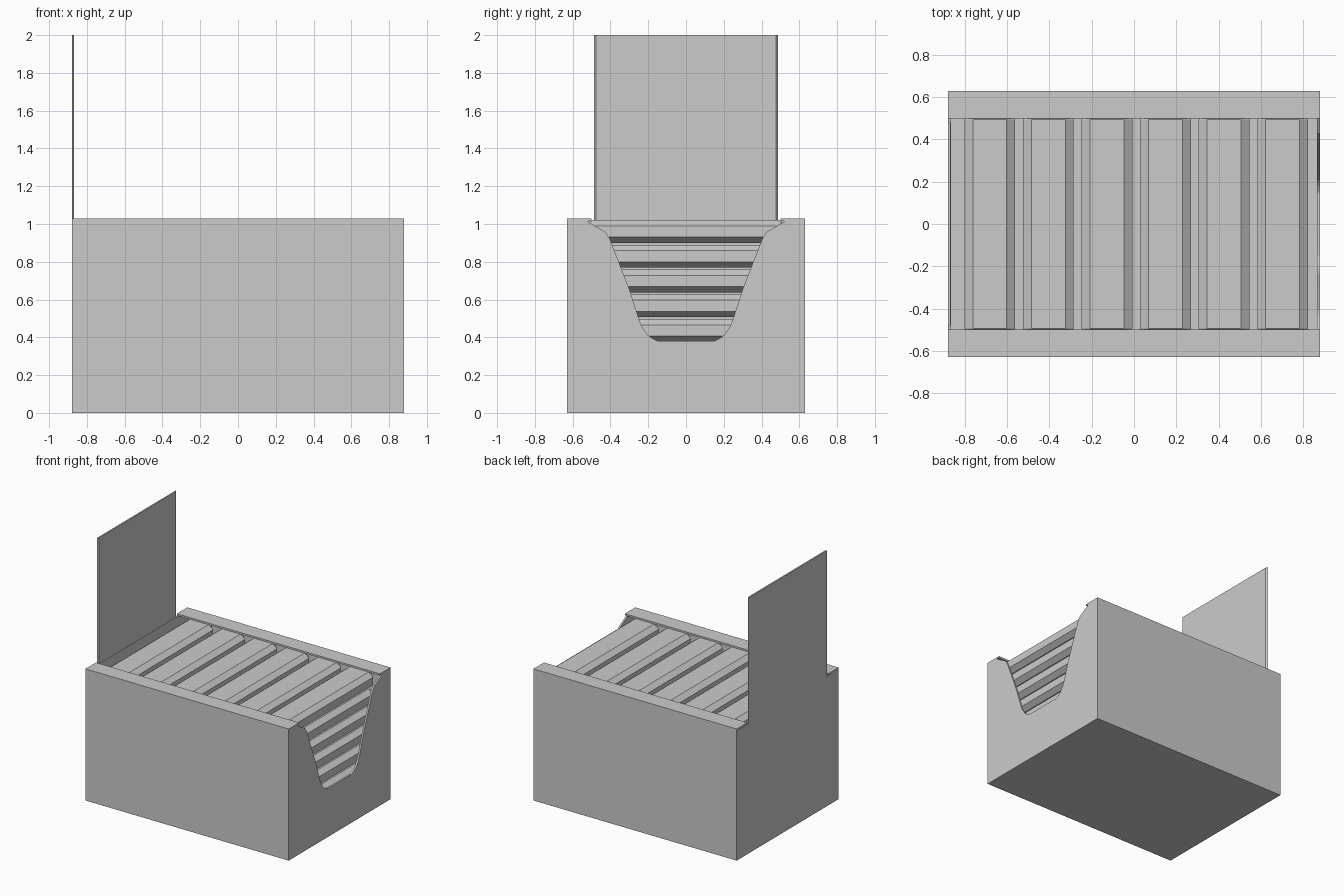
import bpy, bmesh

if "Cube" in bpy.data.objects:
    bpy.data.objects.remove(bpy.data.objects["Cube"])

X, Y, H, T = 0.88, 0.63, 1.03, 0.014   # carton half sizes, height, board thickness


def finish(name, bm):
    bmesh.ops.recalc_face_normals(bm, faces=bm.faces)
    me = bpy.data.meshes.new(name)
    bm.to_mesh(me)
    bm.free()
    ob = bpy.data.objects.new(name, me)
    bpy.context.collection.objects.link(ob)
    return ob


def box(name, x0, x1, y0, y1, z0, z1):
    bm = bmesh.new()
    bmesh.ops.create_cube(bm, size=1)
    for v in bm.verts:
        v.co = ((x0 + x1) / 2 + v.co.x * (x1 - x0),
                (y0 + y1) / 2 + v.co.y * (y1 - y0),
                (z0 + z1) / 2 + v.co.z * (z1 - z0))
    return finish(name, bm)


def extrude(name, points, direction):
    bm = bmesh.new()
    face = bm.faces.new([bm.verts.new(p) for p in points])
    new = bmesh.ops.extrude_face_region(bm, geom=[face], use_keep_orig=True)["geom"]
    bmesh.ops.translate(bm, vec=direction,
                        verts=[g for g in new if isinstance(g, bmesh.types.BMVert)])
    return finish(name, bm)


# Carton floor, long sides with folded top rims
box("carton_floor", -X, X, -Y, Y, 0, T)
for s, side in ((-1, "front"), (1, "back")):
    box(side + "_side", -X, X, *sorted((s * Y, s * (Y - T))), 0, H - T)
    box(side + "_rim", -X, X, *sorted((s * 0.5, s * Y)), H - T, H)

# Closed end and the raised header card with bevelled side edges
box("header_end", -X, -X + T, -Y + T, Y - T, T, 1.015)
extrude("header_card",
        [(-X, -0.488, 1.01), (-X, 0.488, 1.01), (-X + 0.012, 0.476, 1.01),
         (-X + 0.012, -0.476, 1.01)], (0, 0, 0.99))

# Open end with a scooped dispensing cut-out
half = [(0.52, 1.012), (0.43, 0.96), (0.405, 0.925), (0.30, 0.655), (0.25, 0.50),
        (0.235, 0.46), (0.205, 0.415), (0.18, 0.395), (0.15, 0.38)]
cut = half + [(-y, z) for y, z in reversed(half)]
outline = [(Y - T, T), (Y - T, H - T), (0.52, H - T)] + cut + \
          [(-0.52, H - T), (T - Y, H - T), (T - Y, T)]
extrude("dispensing_end", [(X, y, z) for y, z in outline], (-T, 0, 0))

# One chamfered bar, repeated in columns and layers
bm = bmesh.new()
bmesh.ops.create_cube(bm, size=1)
for v in bm.verts:
    v.co.x *= 0.24
    v.co.y *= 1.07
    v.co.z *= 0.12 * 4 / 3
bmesh.ops.bevel(bm, geom=bm.edges[:], offset=0.04, segments=1, affect='EDGES')
for v in bm.verts:
    v.co.z *= 0.75
bar = finish("bar_1_1", bm)
for layer in range(7):
    for col in range(6):
        ob = bar
        if layer or col:
            ob = bpy.data.objects.new(f"bar_{layer + 1}_{col + 1}", bar.data)
            bpy.context.collection.objects.link(ob)
        ob.location = (-0.682 + 0.277 * col, 0, 0.96 - 0.131 * layer)
